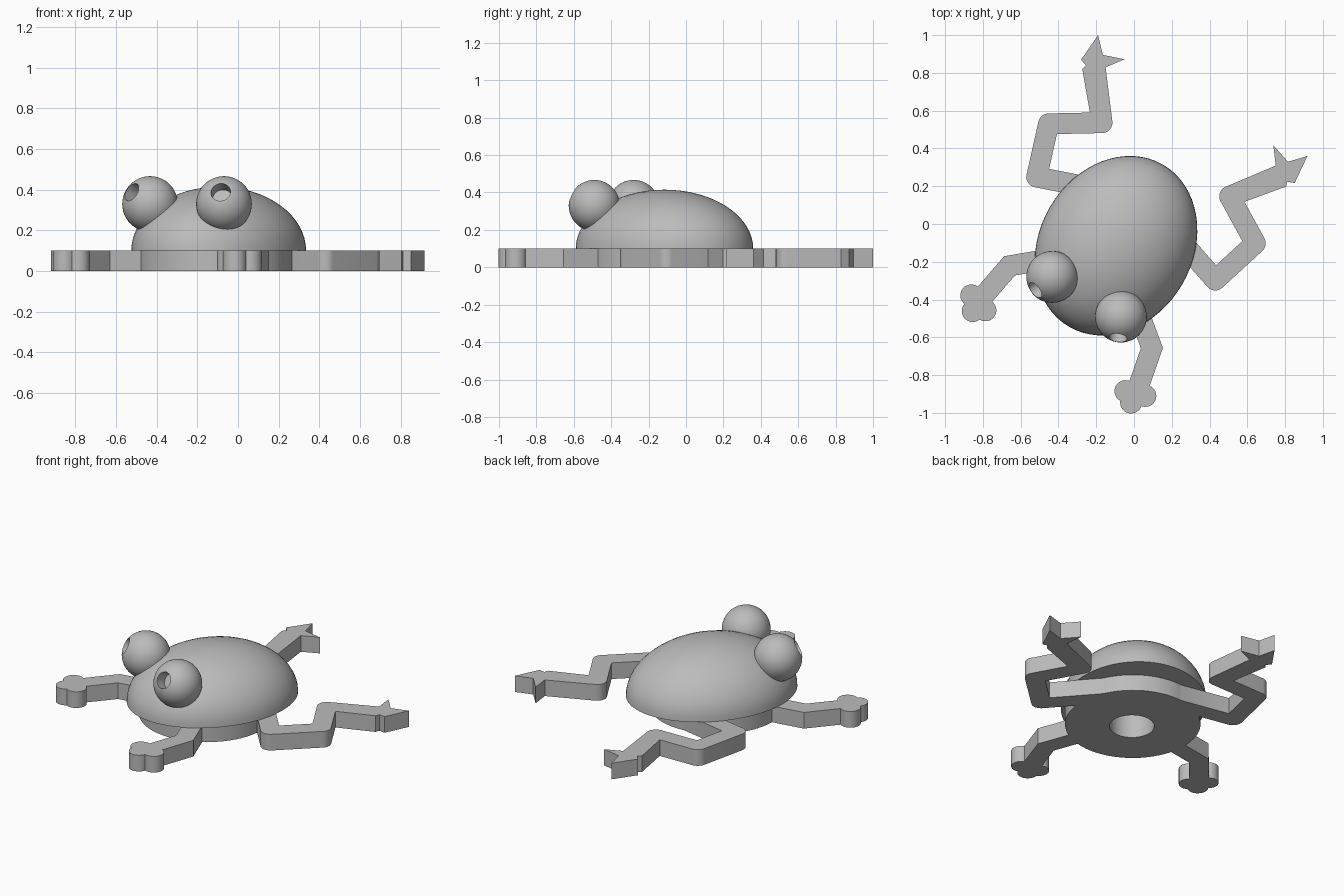
import bpy, bmesh
from math import radians, sin, cos, pi
from mathutils import Matrix, Vector

cube = bpy.data.objects.get("Cube")
if cube:
    bpy.data.objects.remove(cube, do_unlink=True)

THICK = 0.1          # plate and limb thickness
HALF = 0.055         # half width of a limb
FRAME = Matrix.Translation((-0.095, -0.115, 0)) @ Matrix.Rotation(radians(-30), 4, 'Z')

grey = bpy.data.materials.new("plain grey")
grey.use_nodes = True
grey.diffuse_color = (0.5, 0.5, 0.5, 1)
grey.node_tree.nodes["Principled BSDF"].inputs["Base Color"].default_value = (0.5, 0.5, 0.5, 1)


def make(name, bm):
    bmesh.ops.recalc_face_normals(bm, faces=bm.faces)
    mesh = bpy.data.meshes.new(name)
    bm.to_mesh(mesh)
    bm.free()
    mesh.materials.append(grey)
    ob = bpy.data.objects.new(name, mesh)
    bpy.context.collection.objects.link(ob)
    return ob


def activate(ob):
    bpy.ops.object.select_all(action='DESELECT')
    ob.select_set(True)
    bpy.context.view_layer.objects.active = ob


def combine(ob, other, operation):
    mod = ob.modifiers.new(operation, 'BOOLEAN')
    mod.operation, mod.object, mod.solver = operation, other, 'EXACT'
    activate(ob)
    bpy.ops.object.modifier_apply(modifier=mod.name)
    bpy.data.objects.remove(other, do_unlink=True)


def mirror(ob):
    mod = ob.modifiers.new("mirror", 'MIRROR')
    mod.use_mirror_merge = False
    activate(ob)
    bpy.ops.object.modifier_apply(modifier=mod.name)


def finish(ob):
    activate(ob)
    bpy.ops.object.shade_smooth_by_angle(angle=radians(30))
    ob.matrix_world = FRAME


def cylinder(name, x, y, z0, z1, r, segments=48):
    bm = bmesh.new()
    bmesh.ops.create_cone(bm, cap_ends=True, segments=segments, radius1=r, radius2=r,
                          depth=z1 - z0, matrix=Matrix.Translation((x, y, (z0 + z1) / 2)))
    return make(name, bm)


def slab(name, outline):
    bm = bmesh.new()
    face = bm.faces.new([bm.verts.new((p[0], p[1], 0)) for p in outline])
    new = bmesh.ops.extrude_face_region(bm, geom=[face])["geom"]
    bmesh.ops.translate(bm, vec=(0, 0, THICK), verts=[v for v in new if isinstance(v, bmesh.types.BMVert)])
    return make(name, bm)


def ribbon(path, rounded):
    """Left and right edges of a limb; inner bends mitred, outer bends rounded if asked."""
    pts = [Vector(p) for p in path]
    dirs = [(b - a).normalized() for a, b in zip(pts, pts[1:])]
    norms = [Vector((-d.y, d.x)) for d in dirs]
    sides = []
    for s in (1, -1):
        edge = [pts[0] + norms[0] * s * HALF]
        for p, n0, n1, d0 in zip(pts[1:], norms, norms[1:], dirs):
            outer = n1.dot(d0) * s > 0
            if outer and rounded:
                edge += [p + n0.lerp(n1, i / 8).normalized() * s * HALF for i in range(9)]
            else:
                edge.append(p + (n0 + n1) * s * HALF / (1 + n0.dot(n1)))
        edge.append(pts[-1] + norms[-1] * s * HALF)
        sides.append(edge)
    return sides


# Zigzag hind leg ending in a three-pointed foot
left, right = ribbon([(-0.15, 0.24), (-0.546, 0.105), (-0.632, 0.38), (-0.39, 0.527), (-0.571, 0.75)], True)
foot = [(-0.52, 0.79), (-0.455, 0.877), (-0.566, 0.84), (-0.64, 0.918),
        (-0.653, 0.76), (-0.616, 0.747), (-0.622, 0.72)]
hind_legs = slab("hind_legs", right[:-1] + foot + left[-2::-1])
mirror(hind_legs)

# Bent front leg with a three-lobed hand
left, right = ribbon([(0.2, -0.18), (0.435, -0.374), (0.484, -0.63)], False)
front_legs = slab("front_legs", left + right[::-1])
for x, y in [(0.428, -0.642), (0.532, -0.611), (0.484, -0.679)]:
    combine(front_legs, cylinder("finger", x, y, 0, THICK, 0.058, 32), 'UNION')
mirror(front_legs)

# Round base plate joined to the limbs, with a hole underneath
base = cylinder("base_plate_with_legs", 0, -0.035, 0, THICK, 0.38, 64)
combine(base, hind_legs, 'UNION')
combine(base, front_legs, 'UNION')
combine(base, cylinder("hole", 0, -0.06, -0.1, 0.2, 0.125), 'DIFFERENCE')
finish(base)

# Domed body, flat below
bm = bmesh.new()
bmesh.ops.create_uvsphere(bm, u_segments=64, v_segments=32, radius=1)
cut = bmesh.ops.bisect_plane(bm, geom=bm.verts[:] + bm.edges[:] + bm.faces[:], dist=1e-4,
                             plane_co=(0, 0, 0), plane_no=(0, 0, -1), clear_outer=True)
bmesh.ops.holes_fill(bm, edges=[e for e in bm.edges if e.is_boundary], sides=0)
bmesh.ops.scale(bm, vec=(0.406, 0.496, 0.315), verts=bm.verts)
bmesh.ops.translate(bm, vec=(0, 0, THICK), verts=bm.verts)
body = make("body", bm)
combine(body, cylinder("hole", 0, -0.06, 0, 0.25, 0.125), 'DIFFERENCE')
finish(body)

# Ball eyes with drilled pupils looking up and outward
centre = Vector((0.21, -0.312, 0.33))
yaw, pitch = radians(22), radians(27)
gaze = Vector((sin(yaw) * cos(pitch), -cos(yaw) * cos(pitch), sin(pitch)))
bm = bmesh.new()
bmesh.ops.create_uvsphere(bm, u_segments=48, v_segments=24, radius=0.137,
                          matrix=Matrix.Translation(centre))
eyes = make("eyes", bm)
bm = bmesh.new()
bmesh.ops.create_cone(bm, cap_ends=True, segments=32, radius1=0.048, radius2=0.048, depth=0.2,
                      matrix=Matrix.Translation(centre + gaze * 0.16) @ gaze.to_track_quat('Z', 'Y').to_matrix().to_4x4())
combine(eyes, make("pupil", bm), 'DIFFERENCE')
mirror(eyes)
finish(eyes)
